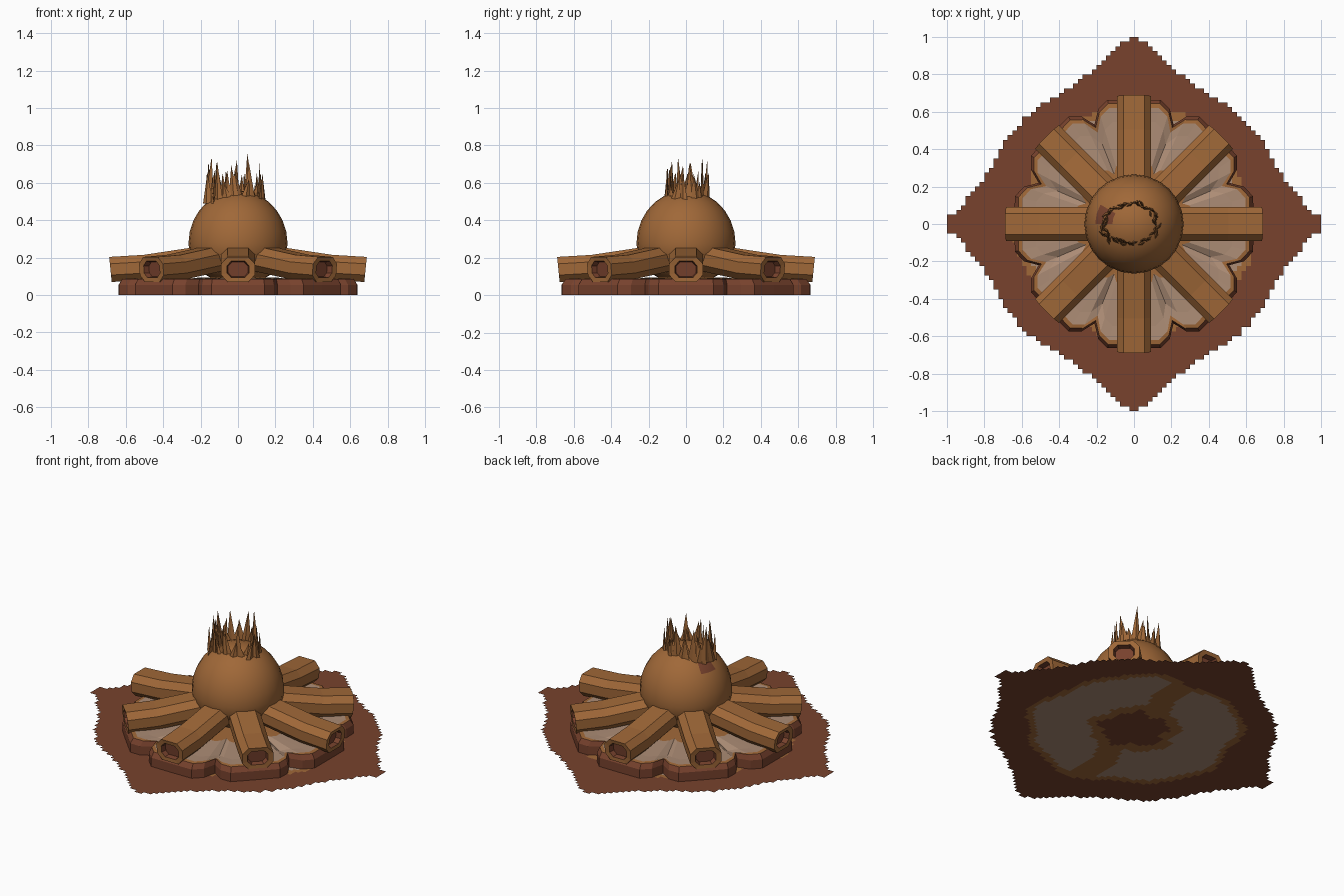
import bpy, bmesh, math, random
from mathutils import Vector

if "Cube" in bpy.data.objects:
    bpy.data.objects.remove(bpy.data.objects["Cube"])

random.seed(4)


def material(name, rgb):
    m = bpy.data.materials.new(name)
    m.diffuse_color = [((c / 255 + 0.055) / 1.055) ** 2.4 for c in rgb] + [1]
    m.use_nodes = True
    m.node_tree.nodes["Principled BSDF"].inputs["Base Color"].default_value = m.diffuse_color
    return m


WOOD, SOIL, ASH = 0, 1, 2
MATS = [material("wood brown", (160, 104, 56)),
        material("red brown soil", (120, 66, 45)),
        material("pale ash", (172, 140, 117))]


def finish(bm, name, recalc=True):
    if recalc:
        bmesh.ops.recalc_face_normals(bm, faces=bm.faces)
    me = bpy.data.meshes.new(name)
    bm.to_mesh(me)
    bm.free()
    for m in MATS:
        me.materials.append(m)
    ob = bpy.data.objects.new(name, me)
    bpy.context.collection.objects.link(ob)
    return ob


def bridge(bm, a, b, mat):
    n = len(a)
    for i in range(n):
        f = bm.faces.new((a[i], a[(i + 1) % n], b[(i + 1) % n], b[i]))
        f.material_index = mat


def ring(bm, pts):
    return [bm.verts.new(p) for p in pts]


# Flat ground sheet: bulged diamond with a stepped edge, made of small cells
EDGE = [(0, 1.0), (0.06, 0.97), (0.1, 0.93), (0.2, 0.83), (0.29, 0.77), (0.42, 0.68),
        (0.54, 0.61), (0.62, 0.53), (0.69, 0.44), (0.75, 0.32), (0.8, 0.25),
        (0.86, 0.17), (0.94, 0.08), (1.0, 0.03), (1.01, 0)]


def edge_y(x):
    for (x0, y0), (x1, y1) in zip(EDGE, EDGE[1:]):
        if x0 <= x <= x1:
            return y0 + (y1 - y0) * (x - x0) / (x1 - x0)
    return 0


bm = bmesh.new()
N = 80
step = 2 / N
verts = {}


def grid_vert(i, j):
    if (i, j) not in verts:
        verts[i, j] = bm.verts.new((i * step - 1, j * step - 1, 0))
    return verts[i, j]


for i in range(N):
    for j in range(N):
        x, y = (i + 0.5) * step - 1, (j + 0.5) * step - 1
        if abs(y) > edge_y(abs(x)):
            continue
        f = bm.faces.new([grid_vert(i, j), grid_vert(i + 1, j),
                          grid_vert(i + 1, j + 1), grid_vert(i, j + 1)])
        a = math.atan2(y, x)
        r = math.hypot(x, y) + 0.02 * math.sin(5 * a) + 0.015 * math.sin(9 * a + 1)
        streak = abs(x - 0.17 * y + 0.03 * math.sin(11 * y)) < 0.08
        if r < 0.19:
            f.material_index = SOIL
        elif r < 0.26 or 0.58 < r < 0.62 or (streak and r < 0.6):
            f.material_index = WOOD
        elif r < 0.6:
            f.material_index = ASH
        else:
            f.material_index = SOIL
finish(bm, "ground_sheet", False)

# Scalloped fire bed: eight lobes, red sides, brown rim, ash filling
LOBE = [(-22.5, 0.575), (-18, 0.645), (-12.5, 0.68), (0, 0.665), (12.5, 0.68), (18, 0.645)]


def bed_ring(scale, z, notch_scale=None, notch_z=None):
    pts = []
    for k in range(8):
        for t, r in LOBE:
            notch = t == -22.5
            s = notch_scale if notch and notch_scale else scale
            zz = notch_z if notch and notch_z else z
            a = math.radians(45 * k + t)
            pts.append((0.96 * r * s * math.cos(a), r * s * math.sin(a), zz))
    return pts


bm = bmesh.new()
rings = [ring(bm, p) for p in (
    bed_ring(1, 0), bed_ring(1, 0.055), bed_ring(0.97, 0.085),
    bed_ring(0.935, 0.088, 0.92, 0.075), bed_ring(0.82, 0.085, 0.8, 0.06),
    bed_ring(0.5, 0.09), bed_ring(0.2, 0.095))]
for a, b, m in zip(rings, rings[1:], (SOIL, SOIL, WOOD, ASH, ASH, WOOD)):
    bridge(bm, a, b, m)
finish(bm, "fire_bed")

# Eight octagonal logs with hollow outer ends
SECTION = [(0.055, 0.067), (0.09, 0.03), (0.09, -0.03), (0.055, -0.067),
           (-0.055, -0.067), (-0.09, -0.03), (-0.09, 0.03), (-0.055, 0.067)]


def log(angle, length, name):
    ca, sa = math.cos(angle), math.sin(angle)

    def section(r, z, s=1, slant=0.1):
        return ring(bm, [((r + slant * v * s) * ca - u * s * sa,
                          (r + slant * v * s) * sa + u * s * ca, z + v * s)
                         for u, v in SECTION])
    bm = bmesh.new()
    inner = section(0.1, 0.208)
    mid = section(length * 0.73, 0.148)
    end = section(length, 0.137)
    lip = section(length - 0.003, 0.137, 0.66)
    hole = section(length - 0.035, 0.137, 0.58)
    bridge(bm, inner, mid, WOOD)
    bridge(bm, mid, end, WOOD)
    bridge(bm, end, lip, WOOD)
    bridge(bm, lip, hole, SOIL)
    bm.faces.new(hole).material_index = SOIL
    bm.faces.new(inner)
    finish(bm, name)


for k in range(8):
    log(math.radians(45 * k), 0.682 if k % 2 == 0 else 0.655, f"log_{k + 1}")

# Central dome with one scorched patch
bm = bmesh.new()
bmesh.ops.create_uvsphere(bm, u_segments=24, v_segments=14, radius=1)
for v in bm.verts:
    v.co = Vector((v.co.x * 0.265, v.co.y * 0.265, v.co.z * (0.285 if v.co.z > 0 else 0.22) + 0.275))
for f in bm.faces:
    c = f.calc_center_median()
    f.smooth = True
    if c.z > 0.4 and math.hypot(c.x + 0.17, c.y - 0.04) < 0.045:
        f.material_index = SOIL
finish(bm, "dome")

# Crown of ragged upright splinters on the dome
bm = bmesh.new()


def splinter(a, rx, ry, width, top, lean):
    c = Vector((-0.02 + rx * math.cos(a), ry * math.sin(a), 0.49))
    out = Vector((math.cos(a), math.sin(a), 0))
    twist = a + math.pi / 2 + random.uniform(-0.6, 0.6)
    side = Vector((math.cos(twist), math.sin(twist), 0))
    base = ring(bm, [c - side * width, c + out * 0.012, c + side * width, c - out * 0.012])
    tip = bm.verts.new((c.x + side.x * lean, c.y + side.y * lean, top))
    for i in range(4):
        bm.faces.new((base[i], base[(i + 1) % 4], tip))
    bm.faces.new(base)


for k in range(10):
    a = math.tau * (k + 0.5) / 10
    splinter(a, 0.14, 0.105, 0.034, random.uniform(0.69, 0.76), random.uniform(-0.02, 0.02))
    for d in (-0.2, 0.18, 0.35):
        s = random.uniform(0.85, 1.1)
        splinter(a + d, 0.145 * s, 0.11 * s, 0.032, random.uniform(0.59, 0.67),
                 random.uniform(-0.03, 0.03))
finish(bm, "splinter_crown")
